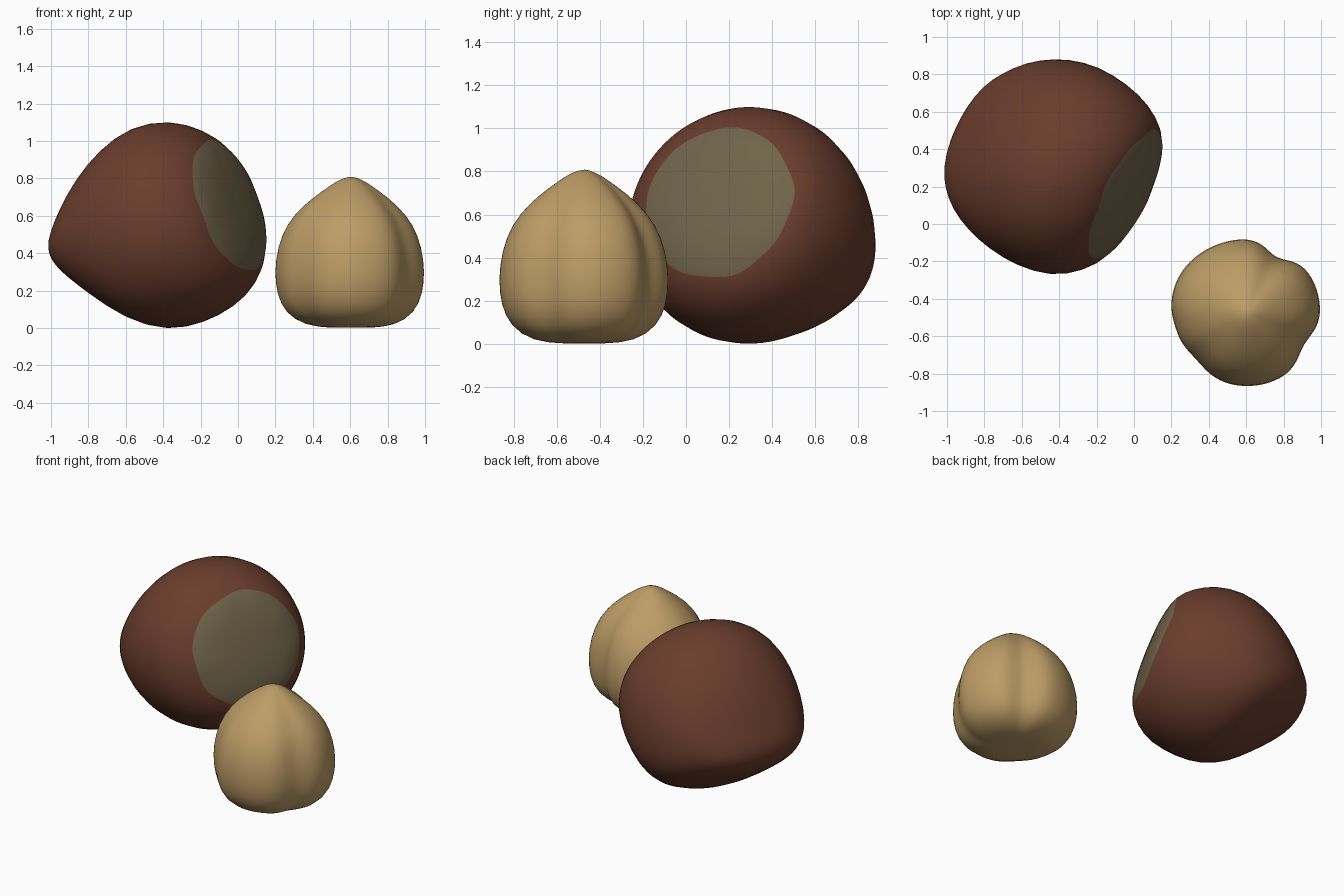
import bpy, bmesh, math
from mathutils import Vector

if "Cube" in bpy.data.objects:
    bpy.data.objects.remove(bpy.data.objects["Cube"])

SEG = 48


def material(name, rgb):
    m = bpy.data.materials.new(name)
    m.diffuse_color = (*rgb, 1)
    m.use_nodes = True
    m.node_tree.nodes["Principled BSDF"].inputs["Base Color"].default_value = m.diffuse_color
    return m


def loft(name, rings, start, end, mats, patch_rows=0):
    """Skin a stack of closed rings, cap with pole points, smooth it."""
    bm = bmesh.new()
    rows = [[bm.verts.new(p) for p in ring] for ring in rings]
    a, b = bm.verts.new(start), bm.verts.new(end)
    for j in range(SEG):
        k = (j + 1) % SEG
        faces = [bm.faces.new((a, rows[0][k], rows[0][j]))]
        for r0, r1 in zip(rows, rows[1:]):
            faces.append(bm.faces.new((r0[j], r0[k], r1[k], r1[j])))
        faces.append(bm.faces.new((b, rows[-1][j], rows[-1][k])))
        for i, f in enumerate(faces):
            f.smooth = True
            f.material_index = 1 if i < patch_rows else 0
    bmesh.ops.recalc_face_normals(bm, faces=bm.faces[:])
    me = bpy.data.meshes.new(name)
    bm.to_mesh(me)
    bm.free()
    for m in mats:
        me.materials.append(m)
    ob = bpy.data.objects.new(name, me)
    bpy.context.collection.objects.link(ob)
    sub = ob.modifiers.new("smooth", 'SUBSURF')
    sub.levels = sub.render_levels = 1
    return ob


brown = material("shell_brown", (0.145, 0.047, 0.026))
grey = material("scar_grey", (0.163, 0.127, 0.067))
tan = material("kernel_tan", (0.51, 0.335, 0.135))

# Large brown nut: lofted along a tilted axis, flat scar at one end, wedge tip at the other
centre = Vector((-0.402, 0.293, 0.555))
axis = Vector((-0.85, 0.42, -0.31)).normalized()
side = Vector((0.443, 0.897, 0)).normalized()
up = axis.cross(side).normalized()
if up.z < 0:
    up = -up


def place(t, s, u):
    return centre + axis * t + side * s + up * u


# along axis, half width, half height, side shift, up shift, low back bulge
stations = [
    (-0.445, 0.13, 0.13, 0.04, -0.025, 0),
    (-0.435, 0.26, 0.25, 0.04, -0.025, 0),
    (-0.402, 0.385, 0.372, 0.035, -0.025, 0),
    (-0.32, 0.475, 0.465, 0.02, -0.025, 0),
    (-0.2, 0.545, 0.535, 0.008, -0.015, 0),
    (-0.02, 0.575, 0.56, 0.01, -0.01, 0.01),
    (0.15, 0.56, 0.525, 0.01, -0.025, 0.04),
    (0.3, 0.51, 0.43, 0.0, -0.02, 0.09),
    (0.42, 0.44, 0.30, -0.01, 0.0, 0.10),
    (0.51, 0.35, 0.19, -0.02, 0.01, 0.04),
    (0.567, 0.26, 0.12, -0.02, 0.02, 0),
    (0.60, 0.14, 0.06, -0.02, 0.02, 0),
]
rings = []
for i, (t, w, h, ds, du, bulge) in enumerate(stations):
    ring = []
    for j in range(SEG):
        a = math.tau * j / SEG
        d = (math.degrees(a) + 30 + 180) % 360 - 180
        k = 1 + bulge * math.exp(-(d / 28) ** 2)
        tt = t
        if i == 2:  # slightly ragged edge round the scar
            rag = 0.018 * math.sin(5 * a + 1) + 0.014 * math.sin(9 * a)
            k += rag
            tt += rag * 0.3
        ring.append(place(tt, ds + w * k * math.cos(a), du + h * k * math.sin(a)))
    rings.append(ring)
loft("large_nut", rings, place(-0.447, 0.04, -0.025), place(0.61, -0.02, 0.02),
     [brown, grey], patch_rows=3)

# Small pale kernel: pointed profile with lengthwise grooves
grooves = [(62, -0.06, 15), (330, -0.045, 17), (222, -0.025, 18),
           (155, 0.02, 35), (192, -0.008, 10)]


def radius(deg, depth_scale):
    r = 0.398
    for mid, depth, width in grooves:
        d = (deg - mid + 180) % 360 - 180
        r += depth_scale * depth * math.exp(-(d / width) ** 2)
    return r


profile = [(0.25, 0.0), (0.6, 0.012), (0.86, 0.08), (0.97, 0.18), (1.0, 0.3),
           (0.96, 0.43), (0.845, 0.555), (0.63, 0.655), (0.39, 0.73),
           (0.19, 0.785), (0.08, 0.803)]
rings = []
for f, z in profile:
    fade = 1 if z < 0.6 else max(0.35, 1 - (z - 0.6) * 3.2)  # grooves soften to the tip
    ring = []
    for j in range(SEG):
        a = math.tau * j / SEG
        r = f * radius(math.degrees(a), fade)
        ring.append(Vector((0.604 + r * math.cos(a), -0.474 + r * math.sin(a), z)))
    rings.append(ring)
loft("small_kernel", rings, Vector((0.604, -0.474, 0.004)),
     Vector((0.602, -0.47, 0.809)), [tan])
